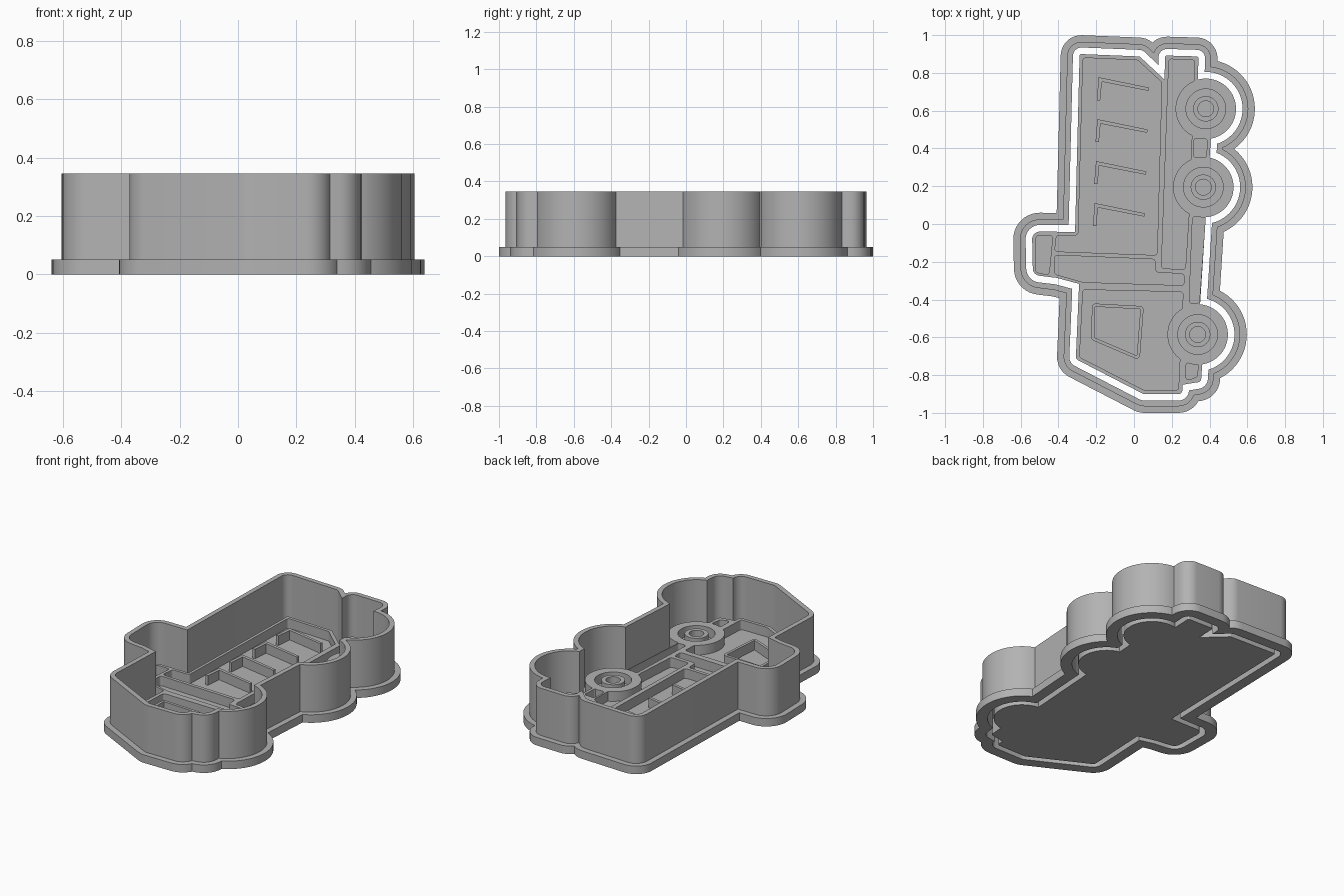
import bpy
from math import cos, sin, pi, radians, ceil
from mathutils import Vector
from mathutils.geometry import delaunay_2d_cdt

cube = bpy.data.objects.get("Cube")
if cube:
    bpy.data.objects.remove(cube)

grey = bpy.data.materials.new("plain grey plastic")
grey.use_nodes = True
grey.diffuse_color = (0.45, 0.45, 0.45, 1)
grey.node_tree.nodes["Principled BSDF"].inputs["Base Color"].default_value = grey.diffuse_color

WALL_TOP, FLANGE_TOP, PLATE_TOP, RIDGE_TOP = 0.345, 0.05, 0.04, 0.10
GAP, WALL, FLANGE = 0.035, 0.03, 0.035


def circle(centre, radius, count=64):
    return [Vector((centre[0] + radius * cos(2 * pi * i / count),
                    centre[1] + radius * sin(2 * pi * i / count))) for i in range(count)]


def rounded(points, r=0.01, grow=0.0):
    """Polygon with rounded corners, offset outward by grow."""
    pts = [Vector(p) for p in points]
    area = sum(a.x * b.y - b.x * a.y for a, b in zip(pts, pts[1:] + pts[:1]))
    if area < 0:
        pts.reverse()
    out = []
    for i, p in enumerate(pts):
        e1 = (p - pts[i - 1]).normalized()
        e2 = (pts[(i + 1) % len(pts)] - p).normalized()
        n1, n2 = Vector((e1.y, -e1.x)), Vector((e2.y, -e2.x))
        miter = (n1 + n2) / (1 + n1.dot(n2))
        side = 1 if e1.x * e2.y - e1.y * e2.x > 0 else -1
        radius = r + side * grow
        if radius < 0.001:
            out.append(p + miter * grow)
            continue
        centre = p - miter * r * side
        angle = n1.angle(n2)
        steps = max(1, ceil(angle / radians(10)))
        for k in range(steps + 1):
            a = side * angle * k / steps
            n = Vector((n1.x * cos(a) - n1.y * sin(a), n1.x * sin(a) + n1.y * cos(a)))
            out.append(centre + n * radius * side)
    return out


def prism(name, layers, rule, z0, z1):
    """Extrude the planar regions whose covering layer labels satisfy the rule."""
    verts, faces, labels = [], [], []
    for label, loops in layers.items():
        for loop in loops:
            faces.append(list(range(len(verts), len(verts) + len(loop))))
            verts += loop
            labels.append(label)
    flat, _, tris, _, _, origin = delaunay_2d_cdt(verts, [], faces, 0, 1e-5)
    kept = [list(t) for t, o in zip(tris, origin) if o and rule({labels[i] for i in o})]
    n = len(flat)
    edges = {(t[i], t[(i + 1) % 3]) for t in kept for i in range(3)}
    solid = [[i + n for i in t] for t in kept] + [t[::-1] for t in kept]
    solid += [(a, b, b + n, a + n) for a, b in edges if (b, a) not in edges]
    mesh = bpy.data.meshes.new(name)
    mesh.from_pydata([(v.x, v.y, z) for z in (z0, z1) for v in flat], [], solid)
    used = {i for f in solid for i in f}
    mesh.validate()
    mesh.materials.append(grey)
    obj = bpy.data.objects.new(name, mesh)
    bpy.context.collection.objects.link(obj)
    if len(used) < 2 * n:
        import bmesh
        bm = bmesh.new()
        bm.from_mesh(mesh)
        bmesh.ops.delete(bm, geom=[v for v in bm.verts if not v.link_faces], context='VERTS')
        bm.to_mesh(mesh)
        bm.free()
    bpy.ops.object.select_all(action='DESELECT')
    obj.select_set(True)
    bpy.context.view_layer.objects.active = obj
    bpy.ops.object.shade_smooth_by_angle(angle=radians(30))
    return obj


# Truck silhouette: overlapping pieces with corner radius
wheels = [(0.38, 0.61), (0.367, 0.195), (0.337, -0.585)]
body = [
    # dump bed
    ([(-0.288, 0.9), (0.03, 0.887), (0.166, 0.76), (0.14, -0.28), (-0.318, -0.28)], 0.01),
    # bed nose over the cab
    ([(-0.54, -0.04), (0.1, -0.045), (0.27, -0.335), (-0.26, -0.325),
      (-0.41, -0.285), (-0.535, -0.27)], 0.04),
    # cab
    ([(-0.29, -0.3), (0.28, -0.3), (0.255, -0.9), (0.05, -0.9), (-0.308, -0.715)], 0.02),
    # chassis rail, axle rail and bumper
    ([(0.165, 0.892), (0.342, 0.887), (0.31, 0), (0.28, -0.28), (0.13, -0.27)], 0.01),
    ([(0.41, 0.5), (0.25, 0.5), (0.2, -0.5), (0.345, -0.5)], 0.01),
    ([(0.2, -0.68), (0.365, -0.68), (0.355, -0.835), (0.2, -0.86)], 0.02),
]


def silhouette(grow):
    return [rounded(p, r, grow) for p, r in body] + [circle(c, 0.16 + grow) for c in wheels]


# Cutter: thin wall and the flange around its foot
inner, outer = silhouette(GAP), silhouette(GAP + WALL)
prism("cutter_wall", {"out": outer, "in": inner}, lambda s: "in" not in s, 0, WALL_TOP)
prism("cutter_flange", {"out": silhouette(GAP + WALL + FLANGE), "in": outer},
      lambda s: "in" not in s, 0, FLANGE_TOP)

# Stamp plate
prism("stamp_plate", {"body": silhouette(0)}, lambda s: True, 0, PLATE_TOP)

# Recessed panels of the stamp
panels = [
    # bed
    [(-0.27, 0.88), (0.02, 0.867), (0.147, 0.75), (0.122, -0.165), (-0.42, -0.145),
     (-0.41, -0.06), (-0.295, -0.06)],
    # nose tip
    [(-0.518, -0.06), (-0.43, -0.06), (-0.45, -0.27), (-0.52, -0.255)],
    # beam
    [(-0.42, -0.165), (0.11, -0.187), (0.115, -0.255), (0.265, -0.265), (0.265, -0.325),
     (-0.27, -0.308), (-0.42, -0.265)],
    # cab
    [(-0.27, -0.348), (0.26, -0.36), (0.235, -0.88), (0.055, -0.88), (-0.288, -0.705)],
    # chassis rail
    [(0.185, 0.873), (0.322, 0.868), (0.29, 0.04), (0.272, -0.24), (0.145, -0.235)],
    # axle rail, spacer and bumper
    [(0.31, 0.04), (0.378, 0.04), (0.345, -0.42), (0.292, -0.42)],
    [(0.318, 0.455), (0.388, 0.45), (0.383, 0.35), (0.313, 0.355)],
    [(0.275, -0.735), (0.343, -0.735), (0.333, -0.81), (0.275, -0.83)],
]
window = [(-0.222, -0.42), (0.052, -0.435), (0.03, -0.722), (-0.227, -0.612)]

# Bent ribs along the bed
rib = [(-0.197, 0.655), (-0.187, 0.777), (0.08, 0.722), (0.076, 0.705), (-0.17, 0.753),
       (-0.179, 0.655)]
ribs = [rounded([(x - 0.007 * i, y - 0.222 * i) for x, y in rib], 0) for i in range(4)]

layers = {
    "body": silhouette(0),
    "panel": [rounded(p, 0.015) for p in panels],
    "rib": ribs,
    "frame": [rounded(window, 0.02)],
    "pane": [rounded(window, 0.02, -0.017)],
    "disc": [circle(c, 0.1599) for c in wheels],
    "groove": [circle(c, 0.105) for c in wheels],
    "hub": [circle(c, 0.067, 40) for c in wheels],
    "bore": [circle(c, 0.042, 32) for c in wheels],
}


def raised(s):
    if "disc" in s:
        return "groove" not in s or ("hub" in s and "bore" not in s)
    if "frame" in s:
        return "pane" not in s
    return "rib" in s or "panel" not in s


prism("stamp_ridges", layers, raised, PLATE_TOP, RIDGE_TOP)
